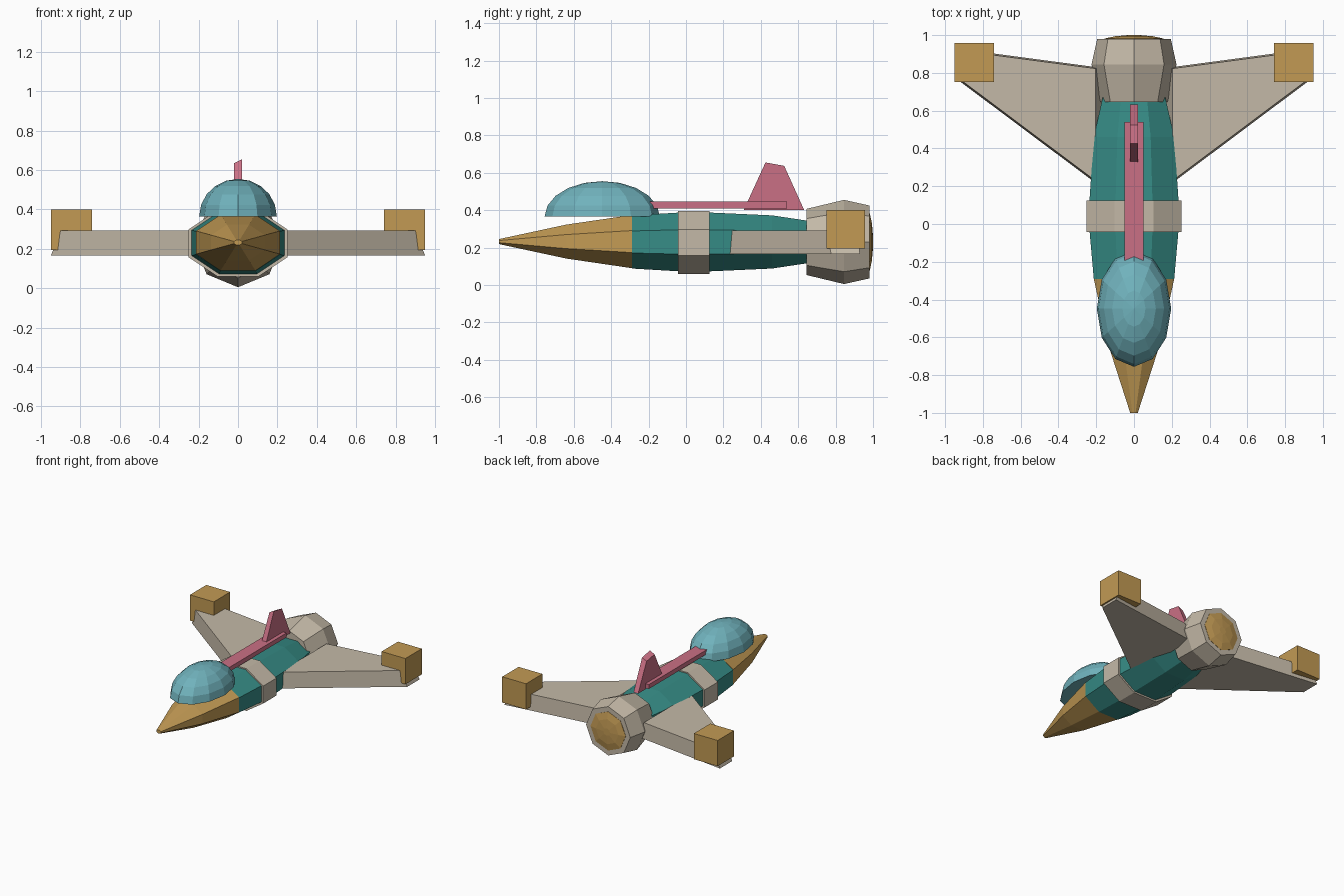
import bpy, bmesh, math

if "Cube" in bpy.data.objects:
    bpy.data.objects.remove(bpy.data.objects["Cube"])

def mat(name, rgb):
    m = bpy.data.materials.new(name)
    lin = [(c / 255 / 12.92 if c < 10 else ((c / 255 + 0.055) / 1.055) ** 2.4) for c in rgb]
    m.diffuse_color = (*lin, 1)
    m.use_nodes = True
    m.node_tree.nodes["Principled BSDF"].inputs["Base Color"].default_value = m.diffuse_color
    return m

GOLD = mat("gold", (194, 154, 84))
TEAL = mat("teal", (54, 140, 134))
GLASS = mat("pale_blue", (112, 178, 188))
PINK = mat("pink", (202, 112, 133))
BEIGE = mat("beige", (196, 185, 167))

def finish(name, bm, material):
    bmesh.ops.recalc_face_normals(bm, faces=bm.faces)
    me = bpy.data.meshes.new(name)
    bm.to_mesh(me)
    bm.free()
    me.materials.append(material)
    ob = bpy.data.objects.new(name, me)
    bpy.context.collection.objects.link(ob)
    return ob

def skin(name, rings, material):
    """Join equal-length point loops with quads and cap both ends."""
    bm = bmesh.new()
    loops = [[bm.verts.new(p) for p in ring] for ring in rings]
    n = len(loops[0])
    for a, b in zip(loops, loops[1:]):
        for i in range(n):
            j = (i + 1) % n
            bm.faces.new((a[i], a[j], b[j], b[i]))
    bm.faces.new(loops[0])
    bm.faces.new(loops[-1])
    return finish(name, bm, material)

def octagon_tube(name, profile, material, flat=False, zs=1.0, zc=0.23):
    """Eight-sided lathe along y; profile holds (y, radius)."""
    ph = math.pi / 8 if flat else 0
    k = 1 / math.cos(math.pi / 8) if flat else 1
    rings = [[(r * k * math.cos(ph + i * math.pi / 4), y,
               zc + r * k * zs * math.sin(ph + i * math.pi / 4)) for i in range(8)]
             for y, r in profile]
    return skin(name, rings, material)

def box(name, x, y, z, material):
    rings = [[(x[0], y[0], h), (x[1], y[0], h), (x[1], y[1], h), (x[0], y[1], h)] for h in z]
    return skin(name, rings, material)

# Fuselage: nose cone, hull and raised band, all squashed octagons
octagon_tube("nose_cone", [(-1, .02), (-.64, .136), (-.29, .213)], GOLD, True, .667, .232)
octagon_tube("hull", [(-.29, .213), (-.04, .235), (.12, .236), (.46, .213),
                      (.66, .168), (.75, .145)], TEAL, True, .667)
octagon_tube("hull_band", [(-.042, .252), (.125, .252)], BEIGE, True, .667, .228)

# Engine and its shallow exhaust dome
octagon_tube("engine", [(.645, .177), (.845, .225), (.98, .195)], BEIGE)
octagon_tube("exhaust", [(.97, .155), (.982, .155), (.994, .1), (1.0, .03)], GOLD)

# Canopy: upper half of a stretched sphere
bm = bmesh.new()
bmesh.ops.create_uvsphere(bm, u_segments=12, v_segments=10, radius=1)
cut = bmesh.ops.bisect_plane(bm, geom=bm.verts[:] + bm.edges[:] + bm.faces[:], dist=1e-4,
                             plane_co=(0, 0, 0), plane_no=(0, 0, 1), clear_inner=True)
bmesh.ops.holes_fill(bm, edges=[e for e in bm.edges if e.is_boundary])
for v in bm.verts:
    v.co = (v.co.x * .197, v.co.y * .308 - .448, v.co.z * .19 + .365)
finish("canopy", bm, GLASS)

# Spine bar and tail fin with a bevelled top
box("spine", (-.05, .05), (-.2, .54), (.41, .445), PINK)
skin("tail_fin", [[(x, .308, .4), (x, .632, .4), (x, .525, .637 - d), (x, .425, .655 - d)]
                  for x, d in ((-.02, .02), (.02, 0))], PINK)

# Wings (slabs narrowing toward the top) and wingtip pods
for side, s in (("left", -1), ("right", 1)):
    bottom = [(.16, .185), (.95, .776), (.95, .93), (.16, .825)]
    top = [(.205, .23), (.90, .75), (.90, .915), (.205, .823)]
    skin(side + "_wing", [[(s * x, y, z) for x, y in pts]
                          for pts, z in ((bottom, .166), (top, .292))], BEIGE)
    box(side + "_wingtip_pod", (s * .74, s * .95), (.752, .958), (.195, .4), GOLD)
